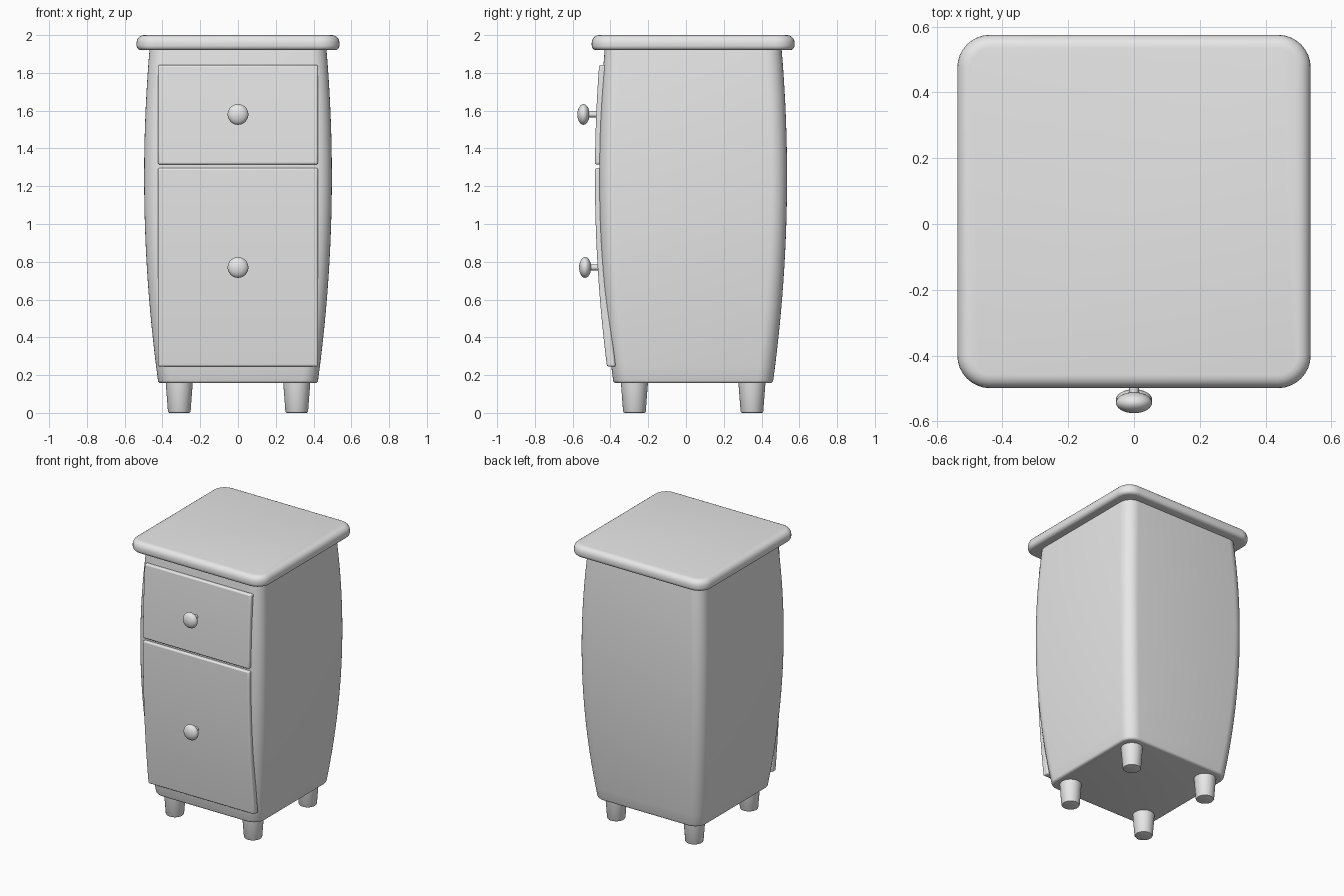
import bpy, bmesh, math

if "Cube" in bpy.data.objects:
    bpy.data.objects.remove(bpy.data.objects["Cube"])

CY = 0.038            # depth centre of the cabinet
mat = bpy.data.materials.new("plain grey")
mat.diffuse_color = (0.8, 0.8, 0.8, 1)
mat.use_nodes = True
mat.node_tree.nodes["Principled BSDF"].inputs["Base Color"].default_value = mat.diffuse_color


def half(z):
    """Half width of the bulging carcass at height z."""
    return 0.497 - 0.063 * (z - 1.25) ** 2


def finish(name, bm, angle=35):
    bmesh.ops.recalc_face_normals(bm, faces=bm.faces)
    me = bpy.data.meshes.new(name)
    bm.to_mesh(me)
    bm.free()
    ob = bpy.data.objects.new(name, me)
    bpy.context.collection.objects.link(ob)
    me.materials.append(mat)
    bpy.ops.object.select_all(action='DESELECT')
    bpy.context.view_layer.objects.active = ob
    ob.select_set(True)
    bpy.ops.object.shade_smooth_by_angle(angle=math.radians(angle))
    return ob


def loft(bm, rings):
    """Skin closed rings of points and cap both ends."""
    rows = [[bm.verts.new(p) for p in r] for r in rings]
    n = len(rows[0])
    for a, b in zip(rows, rows[1:]):
        for i in range(n):
            j = (i + 1) % n
            bm.faces.new((a[i], a[j], b[j], b[i]))
    bm.faces.new(rows[0][::-1])
    bm.faces.new(rows[-1])


def rounded_square(h, r, z, steps=8):
    pts = []
    for k in range(4):
        a0 = k * math.pi / 2
        sx, sy = [(1, 1), (-1, 1), (-1, -1), (1, -1)][k]
        for i in range(steps + 1):
            a = a0 + i / steps * math.pi / 2
            pts.append((sx * (h - r) + r * math.cos(a),
                        CY + sy * (h - r) + r * math.sin(a), z))
    return pts


def quarter(r, steps=5):
    """Inset and drop pairs for a rounded edge, from cap to side."""
    return [(r * (1 - math.sin(t)), r * (1 - math.cos(t)))
            for t in (i / steps * math.pi / 2 for i in range(steps + 1))]


# Carcass: bulging rounded box with a softened bottom edge
bm = bmesh.new()
rings = [rounded_square(half(0.157 + d) - i, 0.085 - i, 0.157 + d)
         for i, d in quarter(0.015, 4)]
zs = [0.172 + (1.93 - 0.172) * k / 24 for k in range(1, 25)]
rings += [rounded_square(half(z), 0.085, z) for z in zs]
loft(bm, rings)
finish("carcass", bm)

# Top slab with a bullnose edge
bm = bmesh.new()
low = [(i, 1.92 + d) for i, d in quarter(0.025)]
high = [(i, 2.0 - d) for i, d in reversed(quarter(0.04))]
loft(bm, [rounded_square(0.537, 0.1, z) if i == 0 else
          rounded_square(0.537 - i, 0.1 - i, z) for i, z in low + high])
finish("top_slab", bm)


# Drawer fronts: curved plates following the carcass
def drawer(name, z0, z1, rows):
    bm = bmesh.new()
    rings = []
    for k in range(rows + 1):
        z = z0 + (z1 - z0) * k / rows
        y = CY - half(z)
        rings.append([(-0.424, y - 0.023, z), (0.424, y - 0.023, z),
                      (0.424, y + 0.023, z), (-0.424, y + 0.023, z)])
    loft(bm, rings)
    ob = finish(name, bm)
    bev = ob.modifiers.new("soft edges", 'BEVEL')
    bev.width = 0.01
    bev.segments = 3
    bev.limit_method = 'ANGLE'
    bev.angle_limit = math.radians(40)


drawer("upper_drawer", 1.315, 1.842, 8)
drawer("lower_drawer", 0.245, 1.296, 14)


def revolve(name, profile, place, n=32):
    """Turn (radius, height) points about an axis set by place()."""
    bm = bmesh.new()
    loft(bm, [[place(r * math.cos(2 * math.pi * i / n),
                     r * math.sin(2 * math.pi * i / n), h)
               for i in range(n)] for r, h in profile])
    finish(name, bm)


# Knobs: flattened ball on a thin stem
for name, z in (("upper_knob", 1.58), ("lower_knob", 0.77)):
    face = CY - half(z) - 0.023
    centre = -0.543 if z > 1 else -0.534
    ball = [(0.055 * math.sin(t), -0.032 * math.cos(t))
            for t in (math.pi * (0.02 + 0.96 * i / 16) for i in range(17))]
    revolve(name, ball, lambda a, b, h: (a, centre + h, z + b))
    revolve(name + "_stem", [(0.015, centre), (0.015, face + 0.01)],
            lambda a, b, h: (a, h, z + b), 16)

# Tapered legs
for sx, side in ((-1, "left"), (1, "right")):
    for sy, end in ((-1, "front"), (1, "back")):
        revolve(f"{end}_{side}_leg",
                [(0.052, 0), (0.057, 0.002), (0.060, 0.008), (0.072, 0.165)],
                lambda a, b, h: (sx * 0.311 + a, CY + sy * 0.311 + b, h))
